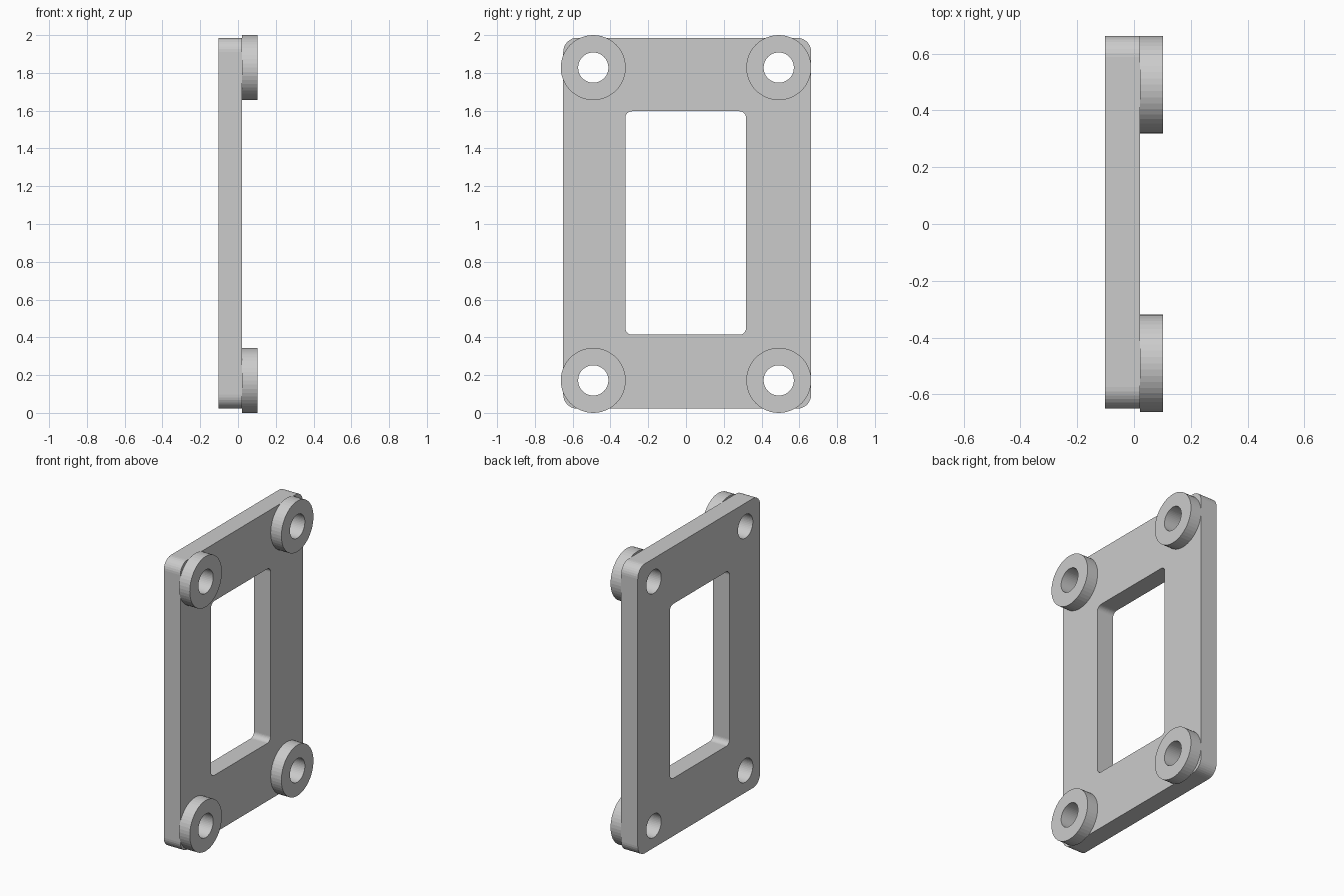
import bpy
from math import sin, cos, pi, tau

cube = bpy.data.objects.get("Cube")
if cube:
    bpy.data.objects.remove(cube, do_unlink=True)

# Single grey finish
grey = bpy.data.materials.new("plain_grey")
grey.use_nodes = True
colour = (0.6, 0.6, 0.6, 1)
grey.diffuse_color = colour
grey.node_tree.nodes["Principled BSDF"].inputs["Base Color"].default_value = colour


def circle(y, z, radius, count=48):
    return [(y + radius * cos(tau * i / count), z + radius * sin(tau * i / count))
            for i in range(count)]


def rounded_rect(y0, y1, z0, z1, radius, steps=8):
    centres = [(y1 - radius, z1 - radius), (y0 + radius, z1 - radius),
               (y0 + radius, z0 + radius), (y1 - radius, z0 + radius)]
    return [(cy + radius * cos(a), cz + radius * sin(a))
            for q, (cy, cz) in enumerate(centres)
            for a in (pi / 2 * (q + i / steps) for i in range(steps + 1))]


def slab(name, loops, x0, x1):
    """Fill nested outlines in the YZ plane and extrude them from x0 to x1."""
    curve = bpy.data.curves.new(name + "_outline", "CURVE")
    curve.dimensions = "2D"
    curve.fill_mode = "BOTH"
    curve.extrude = (x1 - x0) / 2
    for loop in loops:
        spline = curve.splines.new("POLY")
        spline.points.add(len(loop) - 1)
        for point, (y, z) in zip(spline.points, loop):
            point.co = (y, z, 0, 1)
        spline.use_cyclic_u = True
    helper = bpy.data.objects.new(name + "_helper", curve)
    bpy.context.collection.objects.link(helper)
    bpy.context.view_layer.update()
    evaluated = helper.evaluated_get(bpy.context.evaluated_depsgraph_get())
    mesh = bpy.data.meshes.new_from_object(evaluated)
    bpy.data.objects.remove(helper, do_unlink=True)
    mesh.name = name
    mesh.materials.clear()
    mesh.materials.append(grey)
    mesh.shade_flat()
    obj = bpy.data.objects.new(name, mesh)
    obj.rotation_euler = (pi / 2, 0, pi / 2)
    obj.location.x = (x0 + x1) / 2
    bpy.context.collection.objects.link(obj)
    return obj


BACK, SEAM, FRONT = -0.102, 0.022, 0.102
HOLE, RIM = 0.08, 0.172
corners = {"lower_right": (-0.491, 0.172), "lower_left": (0.491, 0.172),
           "upper_right": (-0.491, 1.828), "upper_left": (0.491, 1.828)}

# Plate with a rounded window and four bolt holes
slab("plate",
     [rounded_rect(-0.65, 0.663, 0.022, 1.986, 0.075),
      rounded_rect(-0.321, 0.318, 0.414, 1.597, 0.035)]
     + [circle(y, z, HOLE) for y, z in corners.values()],
     BACK, SEAM)

# Ring spacers around the bolt holes
for place, (y, z) in corners.items():
    slab("spacer_" + place, [circle(y, z, RIM), circle(y, z, HOLE)], SEAM, FRONT)
